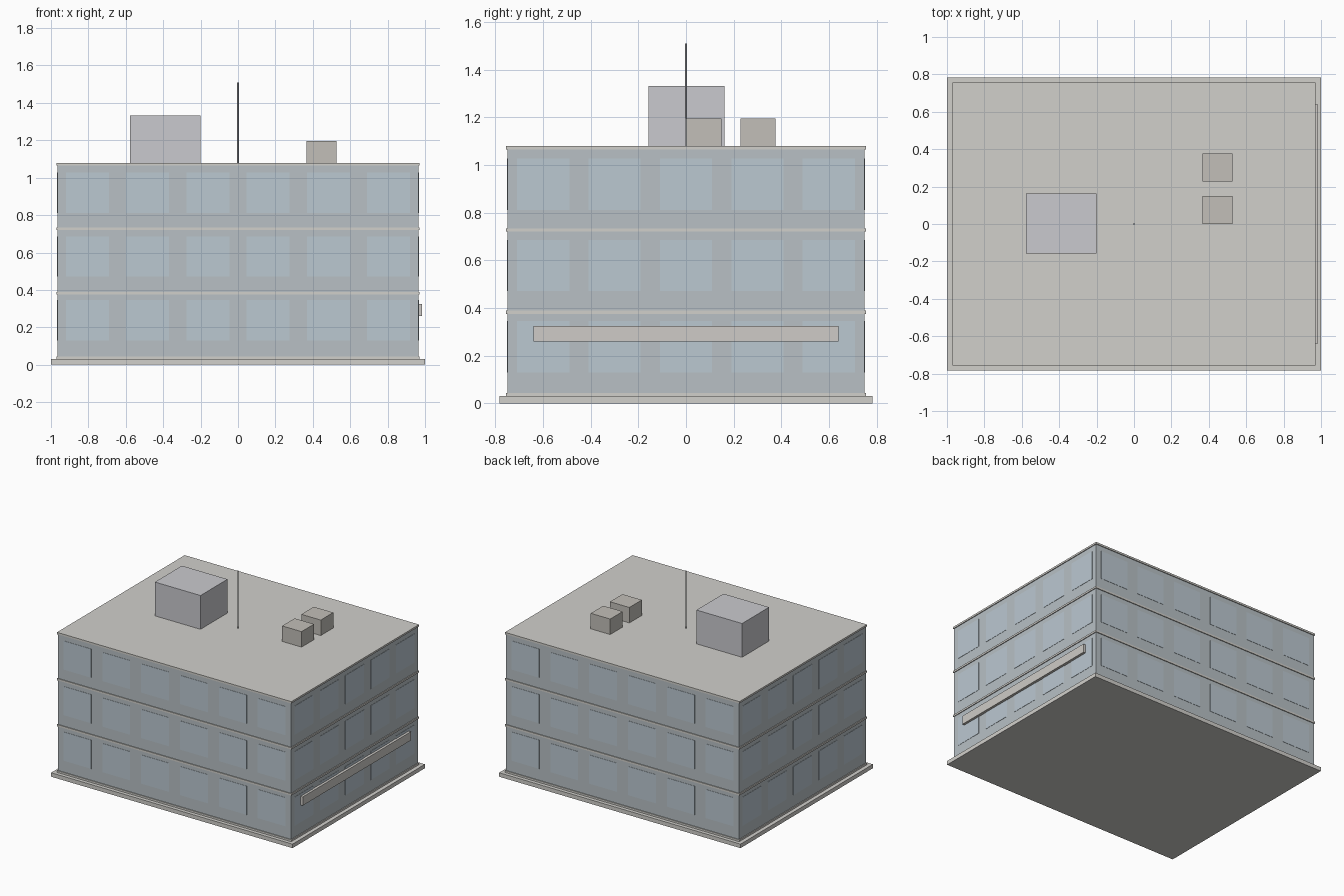
import bpy, bmesh
from mathutils import Vector

if "Cube" in bpy.data.objects:
    bpy.data.objects.remove(bpy.data.objects["Cube"])


def material(name, rgb):
    m = bpy.data.materials.new(name)
    m.diffuse_color = (*rgb, 1)
    m.use_nodes = True
    m.node_tree.nodes["Principled BSDF"].inputs["Base Color"].default_value = m.diffuse_color
    return m


WALL = material("wall_paint", (0.48, 0.53, 0.56))
GLASS = material("window_glass", (0.50, 0.58, 0.64))
STONE = material("stone", (0.64, 0.63, 0.60))
HOUSE = material("plant_paint", (0.59, 0.59, 0.62))
UNIT = material("unit_paint", (0.54, 0.52, 0.48))
SIGN = material("sign_panel", (0.62, 0.60, 0.57))


def boxes(name, extents, mat):
    """One object made of boxes, each given as (x0, x1, y0, y1, z0, z1)."""
    bm = bmesh.new()
    for x0, x1, y0, y1, z0, z1 in extents:
        verts = bmesh.ops.create_cube(bm, size=1)["verts"]
        bmesh.ops.scale(bm, vec=(x1 - x0, y1 - y0, z1 - z0), verts=verts)
        bmesh.ops.translate(bm, vec=Vector((x0 + x1, y0 + y1, z0 + z1)) / 2, verts=verts)
    mesh = bpy.data.meshes.new(name)
    bm.to_mesh(mesh)
    bm.free()
    mesh.materials.append(mat)
    ob = bpy.data.objects.new(name, mesh)
    bpy.context.collection.objects.link(ob)
    return ob


W, D = 0.965, 0.75            # half width and depth of the walls
BASE, FLOOR = 0.03, 0.345     # plinth height and storey height

# Plinth and building body
boxes("plinth", [(-1, 1, -0.783, 0.783, 0, BASE)], STONE)
boxes("walls", [(-W, W, -D, D, BASE, 1.066)], WALL)

# Slab edges between the storeys; the last one is the roof
for i in range(4):
    z = 0.037 + FLOOR * i
    boxes("roof_slab" if i == 3 else f"floor_slab_{i}",
          [(-W - 0.006, W + 0.006, -D - 0.006, D + 0.006, z - 0.007, z + 0.007)], STONE)

# Nearly flush window panes: six columns front and back, five on each side
T = 0.002
long_panes, side_panes = [], []
for floor in range(3):
    z0 = 0.13 + 0.341 * floor
    z1 = z0 + 0.215
    for i in range(6):
        x = (i - 2.5) * 0.322
        for s in (-1, 1):
            y = s * D
            long_panes.append((x - 0.115, x + 0.115, y - T, y + T, z0, z1))
    for i in range(5):
        y = (i - 2) * 0.30
        for s in (-1, 1):
            x = s * W
            side_panes.append((x - T, x + T, y - 0.11, y + 0.11, z0, z1))
boxes("front_and_back_windows", long_panes, GLASS)
boxes("side_windows", side_panes, GLASS)

# Blank fascia panel on the right side
boxes("fascia_panel", [(W, 0.985, -0.64, 0.64, 0.26, 0.325)], SIGN)

# Rooftop plant room, two cooling units and a mast
TOP = 1.075
boxes("plant_room", [(-0.578, -0.20, -0.158, 0.162, TOP - 0.003, 1.332)], HOUSE)
for name, y in (("cooling_unit_front", 0.075), ("cooling_unit_back", 0.302)):
    boxes(name, [(0.365, 0.526, y - 0.074, y + 0.074, TOP - 0.003, 1.195)], UNIT)

bpy.ops.mesh.primitive_cylinder_add(vertices=8, radius=0.005, depth=0.438,
                                    location=(0, 0, 1.291))
mast = bpy.context.object
mast.name = "mast"
mast.data.materials.append(HOUSE)
